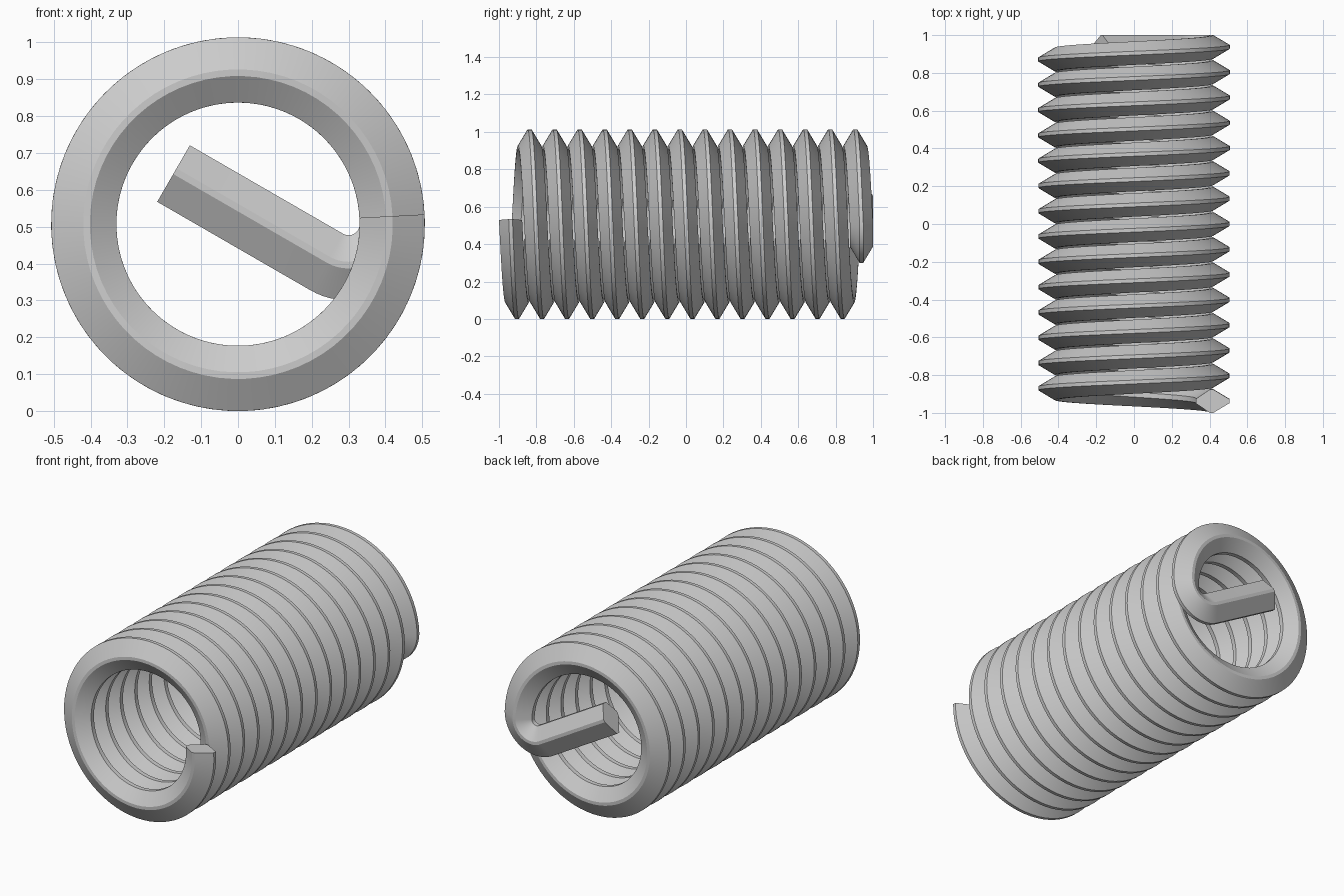
import bpy, bmesh
from math import sin, cos, pi, radians

if "Cube" in bpy.data.objects:
    bpy.data.objects.remove(bpy.data.objects["Cube"])

AXIS_Z = 0.507           # height of the coil axis
TURNS, STEPS = 14, 72    # coil turns and segments per turn
Y0, Y1 = -0.938, 0.938   # wire centre at the front and back ends
BEND_X = 0.30            # centre of the bend into the tang
TANG_LEN = 0.48

# Wire cross-section: (radius, offset along the axis)
half = [(0.507, 0.010), (0.420, 0.062), (0.402, 0.062), (0.330, 0.013)]
profile = half + [(r, -y) for r, y in reversed(half)]


def section(t, y, cx=0.0, slide=0.0):
    """Wire section at clockwise angle t, turning about (cx, AXIS_Z)."""
    dx, dz = -sin(t) * slide, -cos(t) * slide
    return [(cx + (r - cx) * cos(t) + dx, y + o, AXIS_Z - (r - cx) * sin(t) + dz)
            for r, o in profile]


sections = []
# Helical coil, starting slightly above the horizontal
start, end = radians(-3), TURNS * 2 * pi
n = TURNS * STEPS
for i in range(n + 1):
    f = i / n
    sections.append(section(start + (end - start) * f, Y0 + (Y1 - Y0) * f))
# Tight inward bend, then the straight tang across the bore
for i in range(1, 25):
    sections.append(section(radians(5 * i), Y1, BEND_X))
sections.append(section(radians(120), Y1, BEND_X, TANG_LEN))

# Skin the sections and cap both ends
bm = bmesh.new()
rings = [[bm.verts.new(p) for p in s] for s in sections]
k = len(profile)
for a, b in zip(rings, rings[1:]):
    for j in range(k):
        bm.faces.new((a[j], a[(j + 1) % k], b[(j + 1) % k], b[j]))
bm.faces.new(rings[0])
bm.faces.new(rings[-1])
bmesh.ops.recalc_face_normals(bm, faces=bm.faces)

mesh = bpy.data.meshes.new("thread_insert_coil")
bm.to_mesh(mesh)
bm.free()
coil = bpy.data.objects.new("thread_insert_coil", mesh)
bpy.context.collection.objects.link(coil)
bpy.context.view_layer.objects.active = coil
coil.select_set(True)
bpy.ops.object.shade_smooth_by_angle(angle=radians(25))
